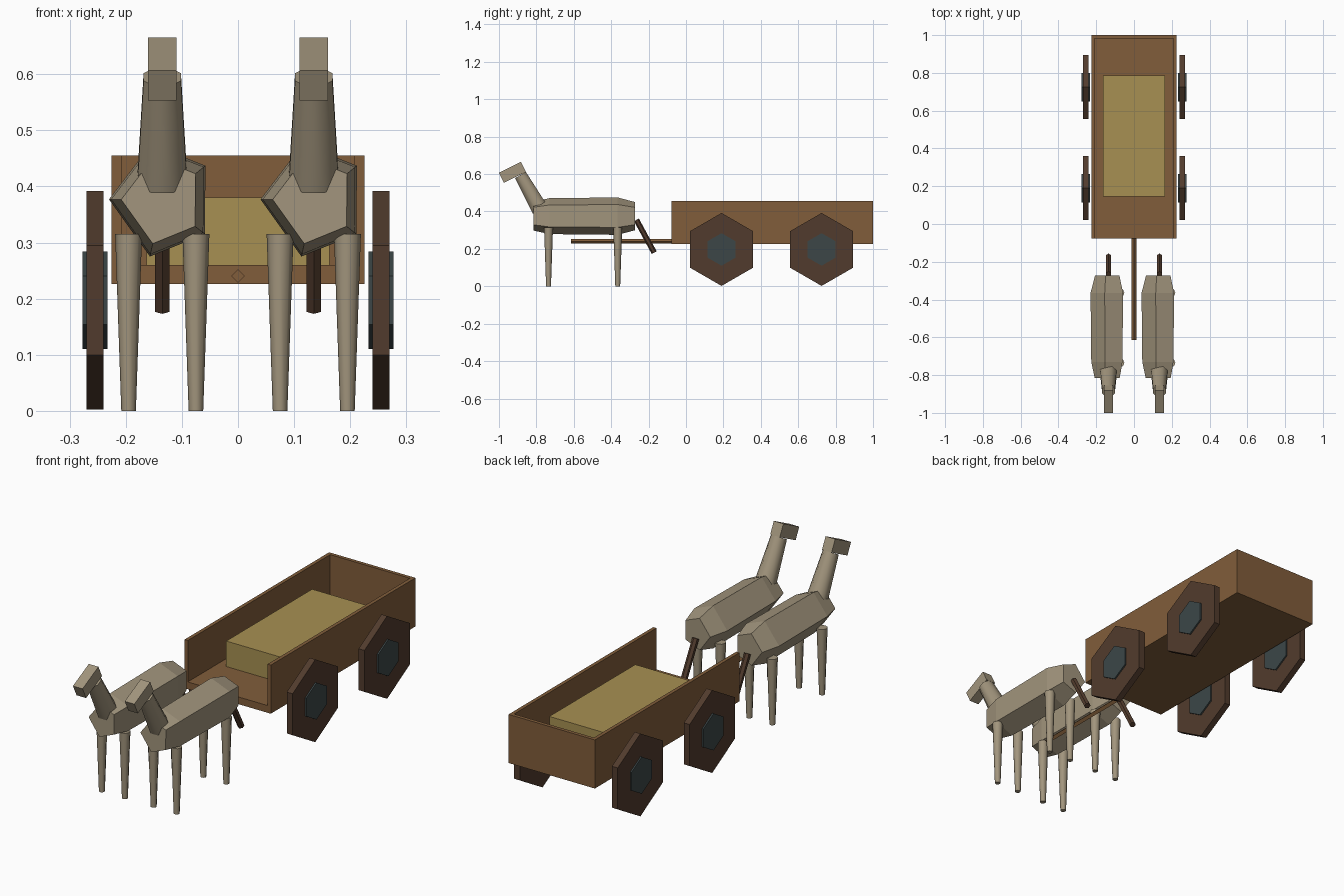
import bpy, bmesh
from math import radians
from mathutils import Vector, Matrix

cube = bpy.data.objects.get("Cube")
if cube:
    bpy.data.objects.remove(cube, do_unlink=True)


def material(name, color):
    m = bpy.data.materials.new(name)
    m.use_nodes = True
    m.diffuse_color = (*color, 1)
    m.node_tree.nodes["Principled BSDF"].inputs["Base Color"].default_value = (*color, 1)
    return m


WOOD = material("brown wood", (0.22, 0.11, 0.043))
HAY = material("straw yellow", (0.39, 0.28, 0.085))
HIDE = material("grey beige hide", (0.36, 0.30, 0.205))
DARK = material("dark brown", (0.083, 0.044, 0.026))
METAL = material("dark slate metal", (0.045, 0.062, 0.064))


def finish(name, bm, mat, smooth=False):
    bmesh.ops.recalc_face_normals(bm, faces=bm.faces)
    mesh = bpy.data.meshes.new(name)
    bm.to_mesh(mesh)
    bm.free()
    mesh.materials.append(mat)
    obj = bpy.data.objects.new(name, mesh)
    bpy.context.collection.objects.link(obj)
    if smooth:
        bpy.ops.object.select_all(action='DESELECT')
        obj.select_set(True)
        bpy.context.view_layer.objects.active = obj
        bpy.ops.object.shade_smooth_by_angle(angle=radians(50))
    return obj


def box(name, low, high, mat):
    low, high = Vector(low), Vector(high)
    bm = bmesh.new()
    bmesh.ops.create_cube(bm, size=1)
    bmesh.ops.scale(bm, vec=high - low, verts=bm.verts)
    bmesh.ops.translate(bm, vec=(low + high) / 2, verts=bm.verts)
    return finish(name, bm, mat)


def rod(name, start, end, r1, r2, sides, mat, spin=0, smooth=False):
    """Tapered prism running from start to end."""
    start, end = Vector(start), Vector(end)
    axis = end - start
    bm = bmesh.new()
    turn = axis.to_track_quat('Z', 'Y').to_matrix().to_4x4()
    bmesh.ops.create_cone(
        bm, cap_ends=True, segments=sides, radius1=r1, radius2=r2, depth=axis.length,
        matrix=Matrix.Translation((start + end) / 2) @ turn @ Matrix.Rotation(radians(spin), 4, 'Z'))
    return finish(name, bm, mat, smooth)


# Wagon bed, open at the front
front, back, half, wall = -0.077, 1.0, 0.225, 0.017
base, floor, rim = 0.226, 0.26, 0.455
box("wagon_floor", (-half + wall, front, base), (half - wall, back - wall, floor), WOOD)
box("wagon_left_side", (half - wall, front, base), (half, back, rim), WOOD)
box("wagon_right_side", (-half, front, base), (wall - half, back, rim), WOOD)
box("wagon_back_board", (wall - half, back - wall, base), (half - wall, back, rim), WOOD)
box("hay_load", (-0.163, 0.145, floor), (0.163, 0.785, 0.38), HAY)
rod("draw_pole", (0, -0.615, 0.24), (0, front, 0.24), 0.012, 0.012, 4, WOOD)

# Six-sided wheels with a corner pointing up, and their hubs
for side, s in (("left", 1), ("right", -1)):
    for end, y in (("front", 0.19), ("rear", 0.725)):
        for part, x1, x2, r, mat in (("wheel", 0.24, 0.27, 0.195, DARK),
                                     ("hub", 0.233, 0.277, 0.087, METAL)):
            obj = rod(f"{end}_{side}_{part}", (0, 0, x1), (0, 0, x2), r, r, 6, mat)
            # Lay the prism on its side: its axis along x, a corner along z
            lay = Matrix(((0, 0, s), (1, 0, 0), (0, 1, 0))).to_4x4()
            bm = bmesh.new()
            bm.from_mesh(obj.data)
            corner = max(bm.verts, key=lambda v: abs(v.co.y)).co
            if abs(corner.y) < r * 0.95:
                bmesh.ops.rotate(bm, verts=bm.verts, matrix=Matrix.Rotation(radians(30), 3, 'Z'))
            bmesh.ops.transform(bm, matrix=Matrix.Translation((0, y, 0.197)) @ lay, verts=bm.verts)
            bmesh.ops.recalc_face_normals(bm, faces=bm.faces)
            bm.to_mesh(obj.data)
            bm.free()

# Five-sided body section (x, z about the middle) and its rings along y
SECTION = ((-0.095, 0.002), (-0.022, -0.1), (0.076, -0.06), (0.077, 0.062), (-0.02, 0.1))
RINGS = ((-0.815, 0.77), (-0.73, 0.96), (-0.365, 1.0), (-0.272, 0.75))


def body(name, cx):
    bm = bmesh.new()
    rings = [[bm.verts.new((cx + x * k, y, 0.375 + z * k)) for x, z in SECTION] for y, k in RINGS]
    for a, b in zip(rings, rings[1:]):
        for i in range(5):
            j = (i + 1) % 5
            bm.faces.new((a[i], a[j], b[j], b[i]))
    bm.faces.new(rings[0])
    bm.faces.new(rings[-1])
    return finish(name, bm, HIDE)


# Pair of draught animals
for who, cx in (("left", 0.135), ("right", -0.135)):
    body(f"{who}_animal_body", cx)
    rod(f"{who}_animal_neck", (cx, -0.78, 0.41), (cx, -0.885, 0.595),
        0.048, 0.036, 8, HIDE, 22.5, True)
    bm = bmesh.new()
    bmesh.ops.create_cube(bm, size=1)
    bmesh.ops.scale(bm, vec=(0.05, 0.132, 0.06), verts=bm.verts)
    bmesh.ops.rotate(bm, verts=bm.verts, matrix=Matrix.Rotation(radians(26.5), 3, 'X'))
    bmesh.ops.translate(bm, vec=(cx, -0.928, 0.609), verts=bm.verts)
    finish(f"{who}_animal_head", bm, HIDE)
    rod(f"{who}_animal_tail", (cx, -0.265, 0.355), (cx, -0.17, 0.18), 0.015, 0.015, 6, DARK)
    for end, y in (("front", -0.735), ("rear", -0.365)):
        for side, dx in (("left", 0.06), ("right", -0.06)):
            rod(f"{who}_animal_{end}_{side}_leg", (cx + dx, y, 0), (cx + dx, y, 0.315),
                0.013, 0.024, 8, HIDE, 0, True)
